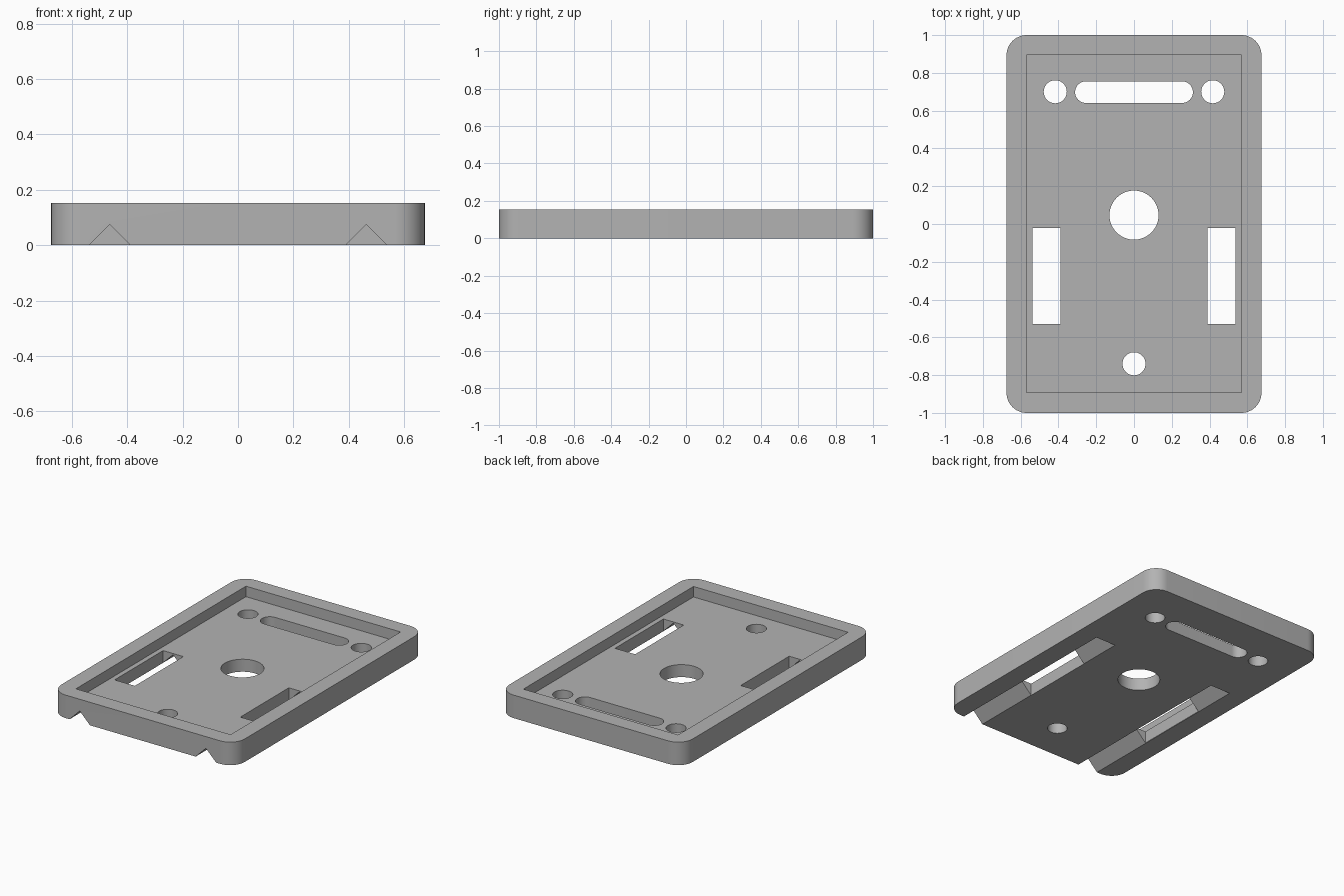
import bpy, bmesh, math

if "Cube" in bpy.data.objects:
    bpy.data.objects.remove(bpy.data.objects["Cube"])

HEIGHT, FLOOR = 0.153, 0.083

grey = bpy.data.materials.new("light grey")
grey.diffuse_color = (0.45, 0.45, 0.45, 1)
grey.use_nodes = True
grey.node_tree.nodes["Principled BSDF"].inputs["Base Color"].default_value = grey.diffuse_color


def prism(name, outline, offset):
    """Solid made by sweeping a closed 3D outline along an offset."""
    bm = bmesh.new()
    face = bm.faces.new([bm.verts.new(p) for p in outline])
    side = bmesh.ops.extrude_face_region(bm, geom=[face])
    moved = [v for v in side["geom"] if isinstance(v, bmesh.types.BMVert)]
    bmesh.ops.translate(bm, verts=moved, vec=offset)
    bmesh.ops.recalc_face_normals(bm, faces=bm.faces)
    mesh = bpy.data.meshes.new(name)
    bm.to_mesh(mesh)
    bm.free()
    mesh.materials.append(grey)
    obj = bpy.data.objects.new(name, mesh)
    bpy.context.collection.objects.link(obj)
    return obj


def rounded(x0, x1, y0, y1, z, r, n):
    """Rounded rectangle, n segments in each corner."""
    pts = []
    corners = [(x1 - r, y1 - r), (x0 + r, y1 - r), (x0 + r, y0 + r), (x1 - r, y0 + r)]
    for i, (cx, cy) in enumerate(corners):
        for k in range(n + 1):
            a = math.pi / 2 * (i + k / n)
            p = (cx + r * math.cos(a), cy + r * math.sin(a), z)
            if not pts or math.dist(p, pts[-1]) > 1e-5:
                pts.append(p)
    if math.dist(pts[0], pts[-1]) < 1e-5:
        pts.pop()
    return pts


def box(name, x0, x1, y0, y1, z0):
    return prism(name, [(x0, y0, z0), (x1, y0, z0), (x1, y1, z0), (x0, y1, z0)], (0, 0, 0.5))


def hole(name, x, y, r):
    return prism(name, rounded(x - r, x + r, y - r, y + r, -0.2, r, 12), (0, 0, 0.5))


# Plate with rounded corners
plate = prism("base_plate", rounded(-0.675, 0.675, -1, 1, 0, 0.107, 12), (0, 0, HEIGHT))

# Sunken tray and round holes
cutters = [
    box("tray_cutter", -0.569, 0.569, -0.891, 0.896, FLOOR),
    hole("centre_hole_cutter", 0, 0.047, 0.13),
    hole("front_hole_cutter", 0, -0.74, 0.061),
    # Long round-ended slot
    prism("long_slot_cutter", rounded(-0.312, 0.312, 0.641, 0.755, -0.2, 0.0569, 12), (0, 0, 0.5)),
]
# Paired holes, windows and V grooves under the plate
for s in (-1, 1):
    xs = sorted((s * 0.388, s * 0.537))
    cutters += [
        hole("back_hole_cutter", s * 0.417, 0.70, 0.061),
        box("window_cutter", *xs, -0.53, -0.02, -0.2),
        prism("groove_cutter", [(s * 0.464 - 0.095, -1.1, -0.02), (s * 0.464 + 0.095, -1.1, -0.02),
                                (s * 0.464, -1.1, 0.075)], (0, 1.38, 0)),
    ]

bpy.context.view_layer.objects.active = plate
plate.select_set(True)
for c in cutters:
    c.hide_render = True
    mod = plate.modifiers.new("cut", 'BOOLEAN')
    mod.operation, mod.solver, mod.object = 'DIFFERENCE', 'EXACT', c
    bpy.ops.object.modifier_apply(modifier=mod.name)
for c in cutters:
    bpy.data.objects.remove(c, do_unlink=True)

bpy.ops.object.shade_smooth_by_angle(angle=math.radians(30))
